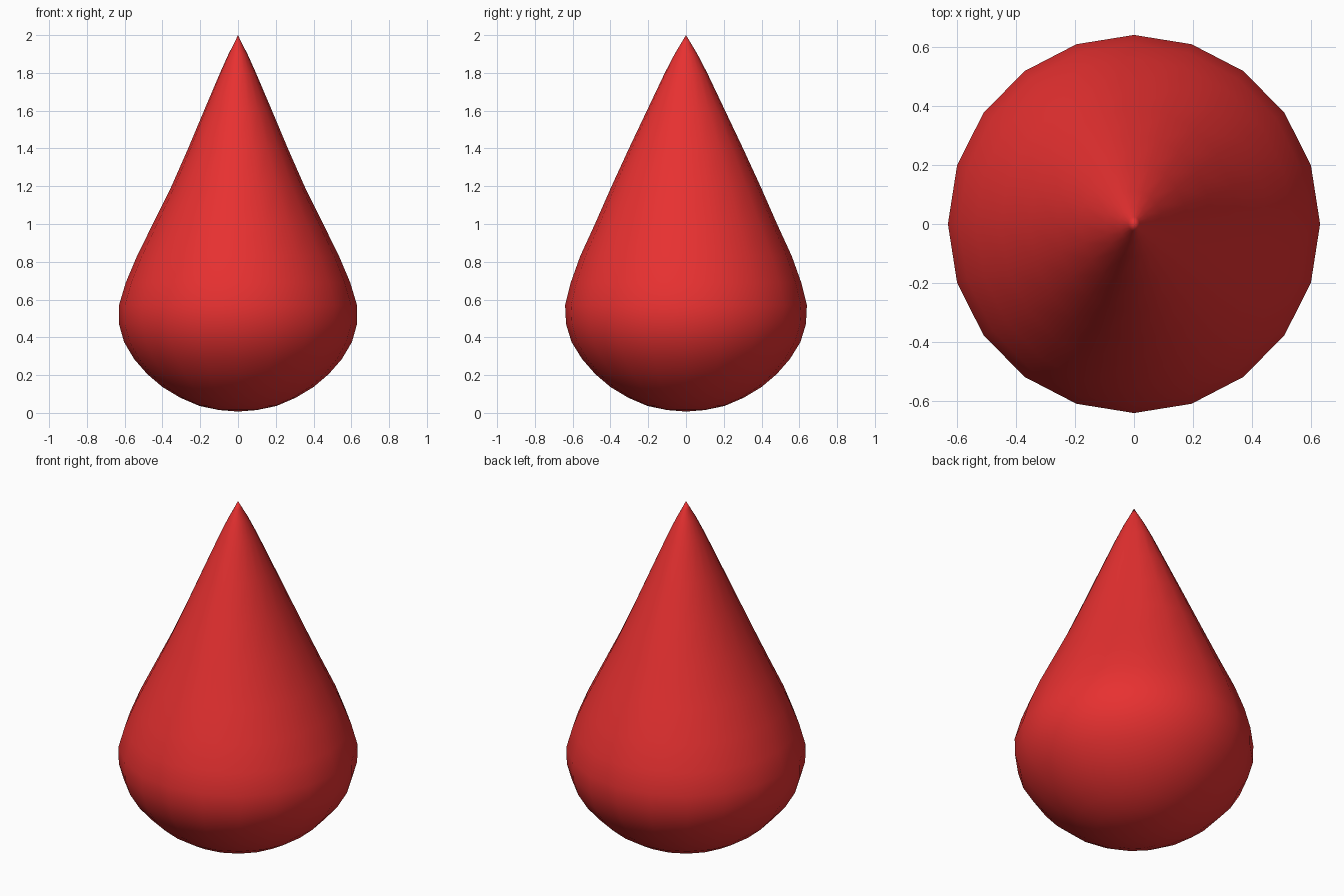
import bpy, bmesh, math

if "Cube" in bpy.data.objects:
    bpy.data.objects.remove(bpy.data.objects["Cube"])

SIDES = 20
# profile rings: height, half width in x, half width in y
RINGS = [
    (0.015, 0.10, 0.10), (0.037, 0.205, 0.205), (0.08, 0.305, 0.305),
    (0.137, 0.40, 0.40), (0.205, 0.48, 0.48), (0.285, 0.55, 0.55),
    (0.375, 0.603, 0.606), (0.47, 0.63, 0.635), (0.57, 0.63, 0.64),
    (0.69, 0.594, 0.61), (0.83, 0.535, 0.56), (1.0, 0.451, 0.482),
    (1.2, 0.352, 0.394), (1.4, 0.264, 0.302), (1.6, 0.18, 0.207),
    (1.8, 0.095, 0.112), (1.9, 0.05, 0.06), (1.96, 0.019, 0.024),
]

# teardrop body: stacked rings closed by a pole at each end
bm = bmesh.new()
rows = []
for z, rx, ry in RINGS:
    angles = [2 * math.pi * i / SIDES for i in range(SIDES)]
    rows.append([bm.verts.new((rx * math.cos(a), ry * math.sin(a), z)) for a in angles])
bottom = bm.verts.new((0, 0, 0.007))
tip = bm.verts.new((0, 0, 2.0))
for i in range(SIDES):
    j = (i + 1) % SIDES
    for low, high in zip(rows, rows[1:]):
        bm.faces.new((low[i], low[j], high[j], high[i]))
    bm.faces.new((bottom, rows[0][j], rows[0][i]))
    bm.faces.new((rows[-1][i], rows[-1][j], tip))
for f in bm.faces:
    f.smooth = True

mesh = bpy.data.meshes.new("teardrop")
bm.to_mesh(mesh)
bm.free()
drop = bpy.data.objects.new("teardrop", mesh)
bpy.context.collection.objects.link(drop)

# red finish
red = bpy.data.materials.new("red")
red.diffuse_color = (0.8, 0.03, 0.03, 1)
red.use_nodes = True
red.node_tree.nodes["Principled BSDF"].inputs["Base Color"].default_value = red.diffuse_color
mesh.materials.append(red)
